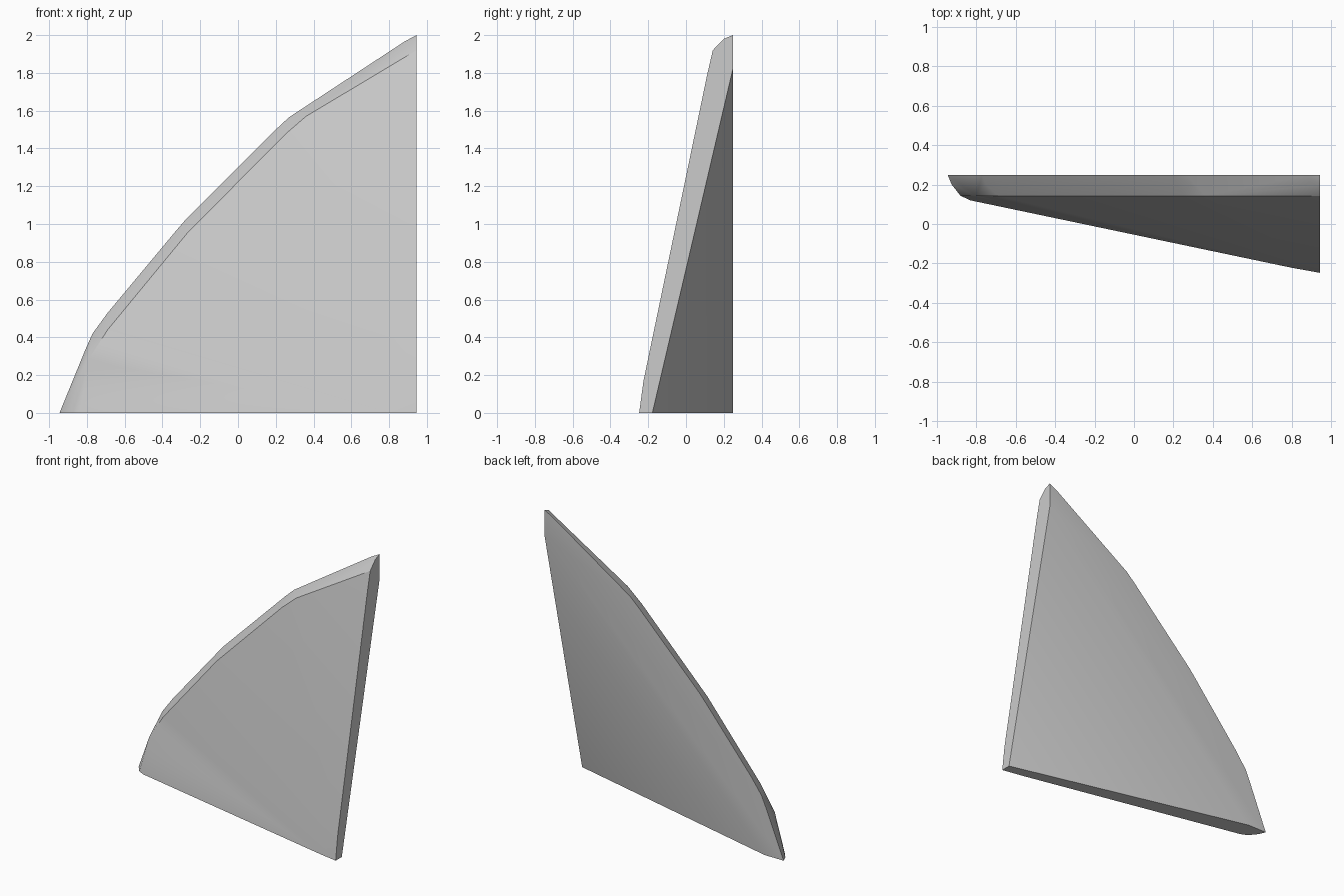
import bpy, bmesh

if "Cube" in bpy.data.objects:
    bpy.data.objects.remove(bpy.data.objects["Cube"])

XR, YB = 0.945, 0.248  # flat right side and flat back

# Curved rim where the shell meets the back plane (x, z)
rim = [(-0.945, 0), (-0.81, 0.33), (-0.77, 0.42), (-0.69, 0.53), (-0.34, 0.95),
       (-0.28, 1.02), (0.20, 1.50), (0.27, 1.565), (0.88, 1.965), (XR, 2.0)]
points = [(x, YB, z) for x, z in rim]

# Rounded shoulder just in front of the rim
points += [(x + 0.018, 0.20, z - 0.014) for x, z in rim[1:-1]]
points += [(-0.925, 0.20, 0), (XR, 0.20, 1.98)]

# Ridge where the shoulder meets the broad front face
ridge = [(-0.80, 0.27), (-0.69, 0.44), (-0.27, 0.95), (0.25, 1.475), (0.36, 1.57), (XR, 1.92)]
points += [(x, 0.142, z) for x, z in ridge]

# Bottom edge and right edge of the front face
points += [(x, y, 0) for x, y in [(-0.88, 0.143), (-0.83, 0.12), (0.80, -0.222), (XR, -0.248)]]
points += [(XR, y, z) for y, z in [(-0.225, 0.17), (0.112, 1.79)]]

# Slanted flat inner face: three corners
points += [(XR, -0.178, 0), (XR, YB, 1.82), (-0.795, YB, 0)]

# The wedge-shaped shell is convex, so wrap the sections in a hull
bm = bmesh.new()
verts = [bm.verts.new(p) for p in points]
res = bmesh.ops.convex_hull(bm, input=verts)
loose = [v for v in bm.verts if not v.link_faces]
bmesh.ops.delete(bm, geom=loose, context='VERTS')
bmesh.ops.dissolve_limit(bm, angle_limit=0.004, verts=bm.verts, edges=bm.edges)
bmesh.ops.recalc_face_normals(bm, faces=bm.faces)
mesh = bpy.data.meshes.new("shell_wedge")
bm.to_mesh(mesh)
bm.free()

shell = bpy.data.objects.new("shell_wedge", mesh)
bpy.context.collection.objects.link(shell)
bpy.context.view_layer.objects.active = shell
shell.select_set(True)
bpy.ops.object.shade_smooth_by_angle(angle=0.5)
